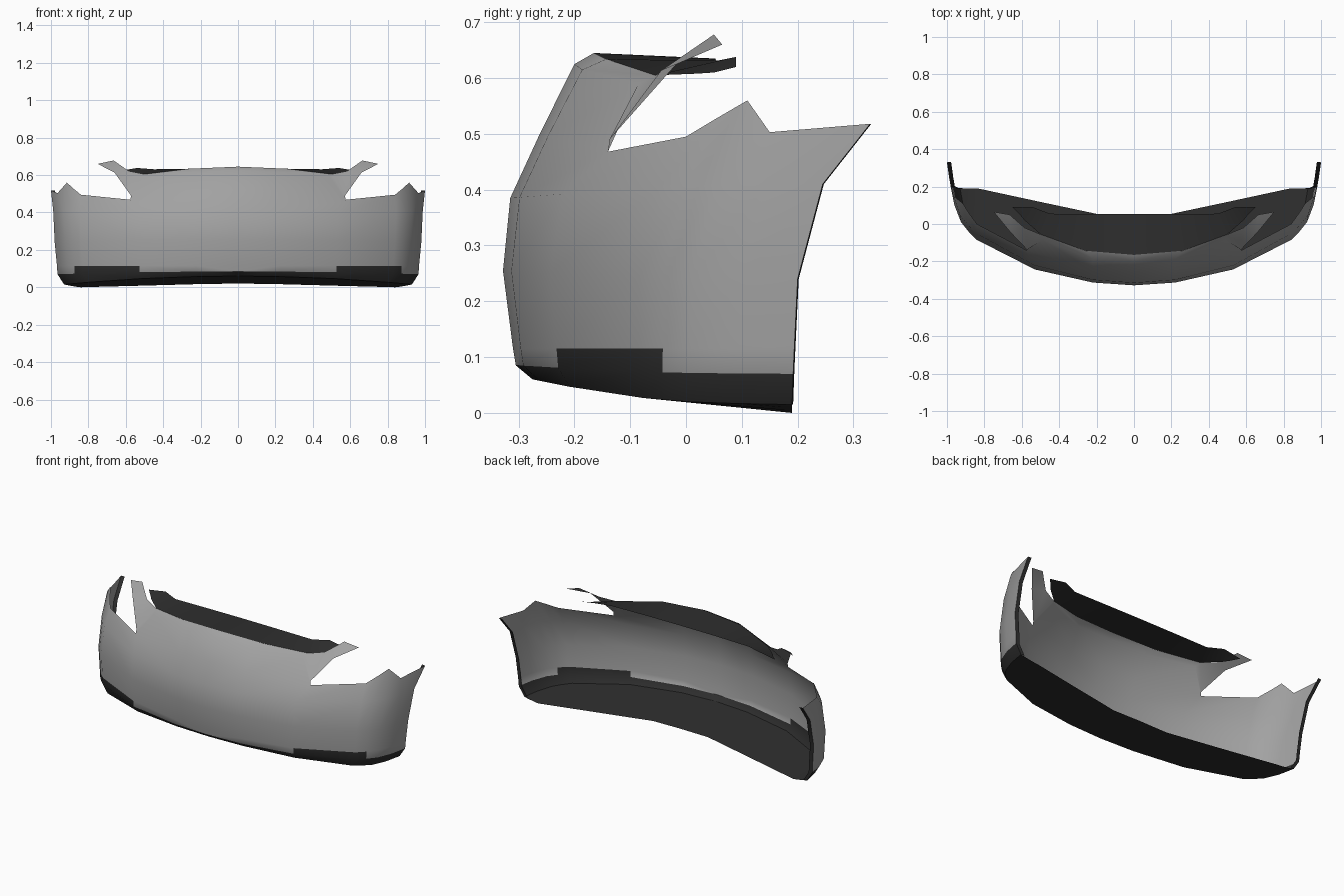
import bpy
import bmesh
import math

if "Cube" in bpy.data.objects:
    bpy.data.objects.remove(bpy.data.objects["Cube"])


def material(name, value):
    m = bpy.data.materials.new(name)
    m.use_nodes = True
    colour = (value, value, value, 1)
    m.diffuse_color = colour
    bsdf = m.node_tree.nodes["Principled BSDF"]
    bsdf.inputs["Base Color"].default_value = colour
    bsdf.inputs["Roughness"].default_value = 0.6
    return m


grey = material("painted grey", 0.36)
black = material("black plastic", 0.027)


def grid(bm, rows, is_black):
    """Skin consecutive rows of points with quads."""
    verts = [[bm.verts.new(p) for p in row] for row in rows]
    for r, (low, high) in enumerate(zip(verts, verts[1:])):
        for c in range(len(low) - 1):
            face = bm.faces.new((low[c], low[c + 1], high[c + 1], high[c]))
            face.material_index = int(is_black(r, c))


def finish(name, bm):
    """Weld, mirror and smooth a half part."""
    bmesh.ops.remove_doubles(bm, verts=bm.verts, dist=0.0005)
    mesh = bpy.data.meshes.new(name)
    bm.to_mesh(mesh)
    bm.free()
    mesh.materials.append(grey)
    mesh.materials.append(black)
    obj = bpy.data.objects.new(name, mesh)
    bpy.context.collection.objects.link(obj)
    mirror = obj.modifiers.new("Mirror", "MIRROR")
    mirror.use_axis[0] = True
    mirror.use_clip = True
    bpy.ops.object.select_all(action="DESELECT")
    obj.select_set(True)
    bpy.context.view_layer.objects.active = obj
    bpy.ops.object.shade_smooth_by_angle(angle=math.radians(35))
    return obj


# Plan curve of the widest line, from the centre to the rear of the side
plan = [(0, -.328), (.22, -.313), (.53, -.243), (.84, -.085),
        (.885, -.04), (.925, .01), (.96, .1), (.98, .2)]


def level(z_front, z_side, dy_front, dy_side, dx_side):
    """Shift the plan curve, blending from the front to the side."""
    row = []
    for x, y in plan:
        t = (x / .98) ** 2
        row.append((x + dx_side * t, y + dy_front + (dy_side - dy_front) * t,
                    z_front + (z_side - z_front) * t))
    return row


lip = level(.06, .015, .053, -.01, -.05)
trim = level(.085, .07, .023, -.008, -.015)
patch = level(.115, .115, .018, -.006, -.012)
belt = level(.255, .24, 0, 0, 0)
shoulder = level(.385, .41, .013, .045, .008)

# Upper edge with the lamp notch and the pointed side tabs
notch = (.575, -.14, .468)
upper = [(0, -.262, .5), (.22, -.247, .497), notch, (.84, 0, .495),
         (.88, .055, .528), (.915, .11, .56), (.965, .15, .503), (1, .33, .518)]
brow = [(0, -.2, .625), (.22, -.186, .615), (.49, -.085, .59)]
top_edge = [(0, -.165, .645), (.26, -.143, .634), (.5, -.055, .605)]

# Main shell, with the black trim and raised corner patches
bm = bmesh.new()
grid(bm, [lip, trim, patch, belt, shoulder, upper],
     lambda r, c: r == 0 or (r == 1 and c in (2, 3)))
grid(bm, [upper[:3], brow, top_edge], lambda r, c: False)

# Slim arm reaching above the lamp notch
elbow = (.66, -.045, .613)
grid(bm, [[notch, (.572, -.137, .49), elbow, (.75, .065, .66)],
          [brow[2], top_edge[2], (.585, -.02, .622), (.665, .05, .678)]],
     lambda r, c: False)
finish("bumper_shell", bm)

# Underside pan
rear = [(0, .05, .02), (.18, .05, .018), (.51, .12, .009), (.82, .187, .001),
        (.84, .19, 0), (.87, .19, .004), (.9, .19, .009), lip[-1]]
bm = bmesh.new()
grid(bm, [lip, rear], lambda r, c: True)
finish("underside_pan", bm)

# Top flange running back from the upper edge
bm = bmesh.new()
grid(bm, [top_edge + [(.585, .02, .608), (.61, .05, .61)],
          [(0, .053, .635), (.22, .053, .634), (.45, .055, .631),
           (.54, .09, .638), (.65, .09, .62)]], lambda r, c: True)
finish("top_flange", bm)

# Narrow return along the rear edge of each side
side = [row[-1] for row in (lip, trim, patch, belt, shoulder, upper)]
bm = bmesh.new()
grid(bm, [side, [(x - .022, y + .002, z) for x, y, z in side]], lambda r, c: True)
finish("side_return", bm)
